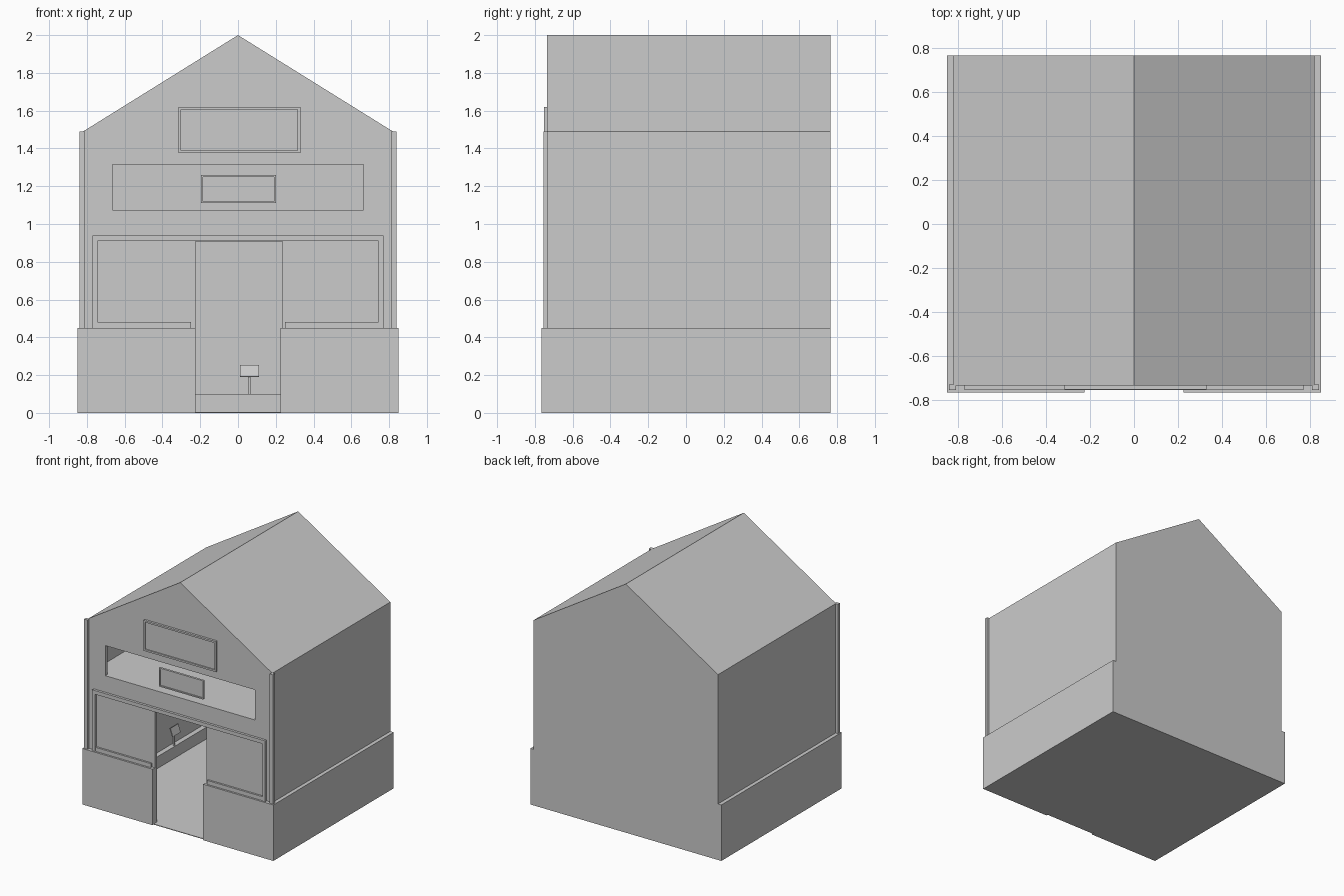
import bpy, bmesh
from math import radians
from mathutils import Matrix

if "Cube" in bpy.data.objects:
    bpy.data.objects.remove(bpy.data.objects["Cube"])


def prism(name, pts, y0, y1):
    """Extrude an x-z outline from y0 to y1."""
    bm = bmesh.new()
    face = bm.faces.new([bm.verts.new((x, y0, z)) for x, z in pts])
    new = bmesh.ops.extrude_face_region(bm, geom=[face])["geom"]
    verts = [g for g in new if isinstance(g, bmesh.types.BMVert)]
    bmesh.ops.translate(bm, verts=verts, vec=(0, y1 - y0, 0))
    bmesh.ops.recalc_face_normals(bm, faces=bm.faces)
    mesh = bpy.data.meshes.new(name)
    bm.to_mesh(mesh)
    bm.free()
    ob = bpy.data.objects.new(name, mesh)
    bpy.context.collection.objects.link(ob)
    return ob


def box(name, x0, x1, y0, y1, z0, z1):
    return prism(name, [(x0, z0), (x1, z0), (x1, z1), (x0, z1)], y0, y1)


def cut(ob, cutter):
    mod = ob.modifiers.new("cut", "BOOLEAN")
    mod.operation = "DIFFERENCE"
    mod.solver = "EXACT"
    mod.object = cutter
    bpy.context.view_layer.objects.active = ob
    bpy.ops.object.modifier_apply(modifier=mod.name)
    bpy.data.objects.remove(cutter)


def framed_panel(name, x0, x1, y0, y1, z0, z1, rim, depth):
    """Thin panel with a raised rim on its front."""
    ob = box(name, x0, x1, y0, y1, z0, z1)
    cut(ob, box("panel_cutter", x0 + rim, x1 - rim, y0 - .02, y0 + depth, z0 + rim, z1 - rim))
    return ob


# House shell with two hollow storeys, doorway and upper opening
house = prism("house_shell", [(-.82, 0), (.82, 0), (.82, 1.49), (0, 2), (-.82, 1.49)], -.735, .765)
cut(house, box("ground_room", -.79, .79, -.71, .74, .005, .96))
cut(house, prism("upper_room", [(-.79, 1.073), (.79, 1.073), (.79, 1.475), (0, 1.965), (-.79, 1.475)], -.71, .74))
cut(house, box("doorway", -.225, .235, -.8, -.69, .005, .907))
cut(house, box("upper_opening", -.665, .665, -.8, -.69, 1.073, 1.315))
box("doorstep", -.22, .23, -.752, -.735, 0, .005)

# Plinth, corner trims, window frames and sills on both sides
for s, side in ((-1, "left"), (1, "right")):
    def sbox(name, a, b, *r):
        lo, hi = sorted((s * a, s * b))
        return box(side + "_" + name, lo, hi, *r)
    sbox("plinth_side", .82, .85, -.765, .765, 0, .45)
    sbox("plinth_front", .225, .82, -.765, -.735, 0, .45)
    sbox("corner_trim_front", .81, .84, -.755, -.735, .45, 1.49)
    sbox("corner_trim_side", .82, .84, -.735, -.73, .45, 1.49)
    sbox("window_frame", .745, .77, -.755, -.735, .45, .91)
    sbox("window_sill", .25, .745, -.75, -.735, .45, .482)
    sbox("inner_step", .75, .79, -.71, .74, .005, .1)
box("window_frame_top", -.77, .77, -.755, -.735, .91, .94)
box("inner_step_back", -.75, .75, .70, .74, .005, .1)

# Blank boards on the facade
framed_panel("gable_board", -.315, .33, -.753, -.735, 1.375, 1.62, .014, .01)
framed_panel("hanging_board", -.195, .2, -.728, -.71, 1.11, 1.26, .01, .008)


# Small display stands inside
def stand(name, x, y, turn):
    post = box(name + "_post", -.006, .006, -.006, .006, 0, .1)
    card = box(name + "_card", -.05, .05, -.004, .004, -.033, .033)
    base = Matrix.Translation((x, y, .1)) @ Matrix.Rotation(radians(turn), 4, "Z")
    post.matrix_world = base
    card.matrix_world = base @ Matrix.Translation((0, -.01, .122)) @ Matrix.Rotation(radians(-20), 4, "X")


stand("back_stand", .06, .715, 0)
stand("left_stand", -.765, .28, 90)
